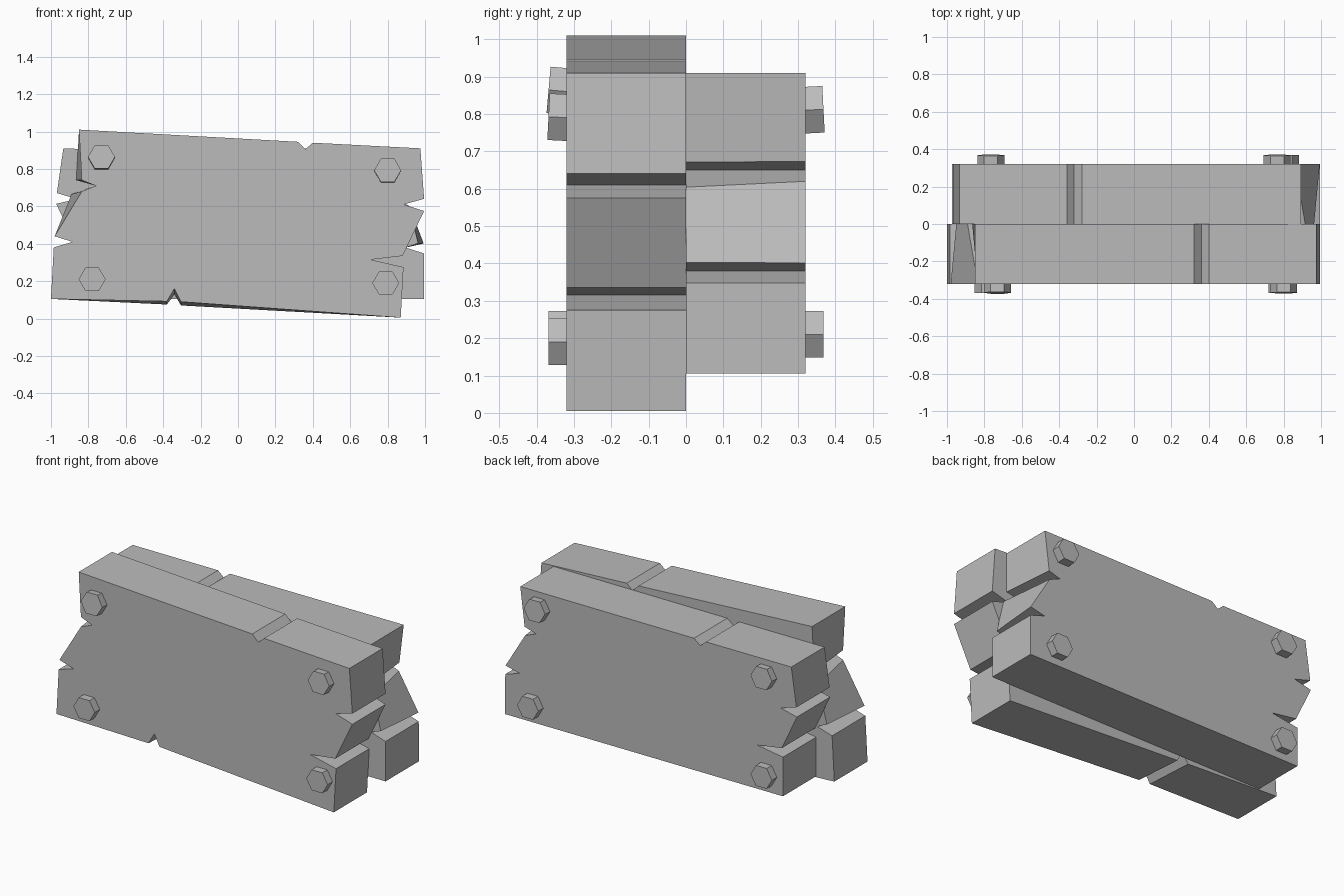
import bpy
import bmesh
from math import radians
from mathutils import Vector, Matrix

default_cube = bpy.data.objects.get("Cube")
if default_cube:
    bpy.data.objects.remove(default_cube, do_unlink=True)

THICKNESS = 0.32
HEAD_HEIGHT = 0.05
HEAD_RADIUS = 0.072

grey = bpy.data.materials.new("plain_grey")
grey.use_nodes = True
grey.diffuse_color = (0.5, 0.5, 0.5, 1)
grey.node_tree.nodes["Principled BSDF"].inputs["Base Color"].default_value = grey.diffuse_color


def add_object(name, bm):
    """Turn a bmesh into a flat shaded grey object."""
    bmesh.ops.recalc_face_normals(bm, faces=bm.faces)
    mesh = bpy.data.meshes.new(name)
    bm.to_mesh(mesh)
    bm.free()
    mesh.materials.append(grey)
    obj = bpy.data.objects.new(name, mesh)
    bpy.context.collection.objects.link(obj)
    return obj


def add_plank(name, outer, inner, y_outer):
    """Join an outer outline to a slightly different inner one at y = 0."""
    bm = bmesh.new()
    rings = [[bm.verts.new((x, y, z)) for x, z in ring]
             for ring, y in ((outer, y_outer), (inner, 0))]
    for ring in rings:
        bm.faces.new(ring)
    a, b = rings
    for i in range(len(a)):
        bm.faces.new((a[i - 1], a[i], b[i], b[i - 1]))
    return add_object(name, bm)


def add_bolt(name, x, z, side, tilt):
    """Hexagonal bolt head, sunk a little into the plank."""
    bm = bmesh.new()
    bmesh.ops.create_cone(bm, cap_ends=True, segments=6, radius1=HEAD_RADIUS,
                          radius2=HEAD_RADIUS, depth=HEAD_HEIGHT * 2)
    turn = Matrix.Rotation(radians(90 + tilt), 4, "X")
    # keep the points of the hexagon to the left and right
    spin = Matrix.Rotation(radians(30), 4, "Z")
    bm.transform(turn @ spin)
    if abs(max(v.co.x for v in bm.verts) - HEAD_RADIUS) > HEAD_RADIUS / 20:
        bm.transform(turn @ spin @ turn.inverted())
    bm.transform(Matrix.Translation((x, side * (THICKNESS - 0.002), z)))
    return add_object(name, bm)


# Outline pieces of the splintered plank, walked clockwise from lower left
left_edge = [(-1, .105), (-.985, .38), (-.885, .41), (-.98, .44),
             (-.835, .68), (-.76, .71), (-.835, .74), (-.85, 1.01)]
left_edge_inner = left_edge.copy()
left_edge_inner[3] = (-.95, .44)
left_edge_inner[4] = (-.89, .665)
left_edge_inner[6] = (-.865, .74)
top_edge = [(.32, .945), (.36, .905), (.4, .94)]
right_edge = [(.975, .91), (.995, .64), (.885, .61), (.995, .575),
              (.88, .335), (.71, .315), (.885, .275), (.87, .005)]
bottom_notch = [(-.305, .09), (-.34, .16), (-.38, .092)]
bottom_notch_inner = [(-.305, .07), (-.34, .13), (-.38, .075)]

outer = left_edge + top_edge + right_edge
inner = left_edge_inner + top_edge + right_edge

add_plank("front_plank", outer + bottom_notch, inner + bottom_notch_inner, -THICKNESS)


def turned(points):
    """Level the outline, turn it to face the back and make it lower."""
    pivot = Vector(points[0])
    level = Matrix.Rotation(radians(3.06), 2)
    result = []
    for p in points:
        x, z = level @ (Vector(p) - pivot)
        result.append((0.995 - x, pivot.y + z * 0.883))
    return result


add_plank("back_plank", turned(outer), turned(inner), THICKNESS)

# Bolt heads: name, x, z, side, tilt
for name, x, z, side, tilt in (
        ("front_upper_right_bolt", -.73, .86, -1, -5),
        ("front_upper_left_bolt", .8, .79, -1, -3),
        ("front_lower_right_bolt", -.78, .21, -1, 0),
        ("front_lower_left_bolt", .79, .19, -1, 0),
        ("back_upper_left_bolt", .765, .81, 1, 3),
        ("back_lower_left_bolt", .81, .21, 1, 0),
        ("back_upper_right_bolt", -.765, .81, 1, 3),
        ("back_lower_right_bolt", -.765, .21, 1, 0)):
    add_bolt(name, x, z, side, tilt)
